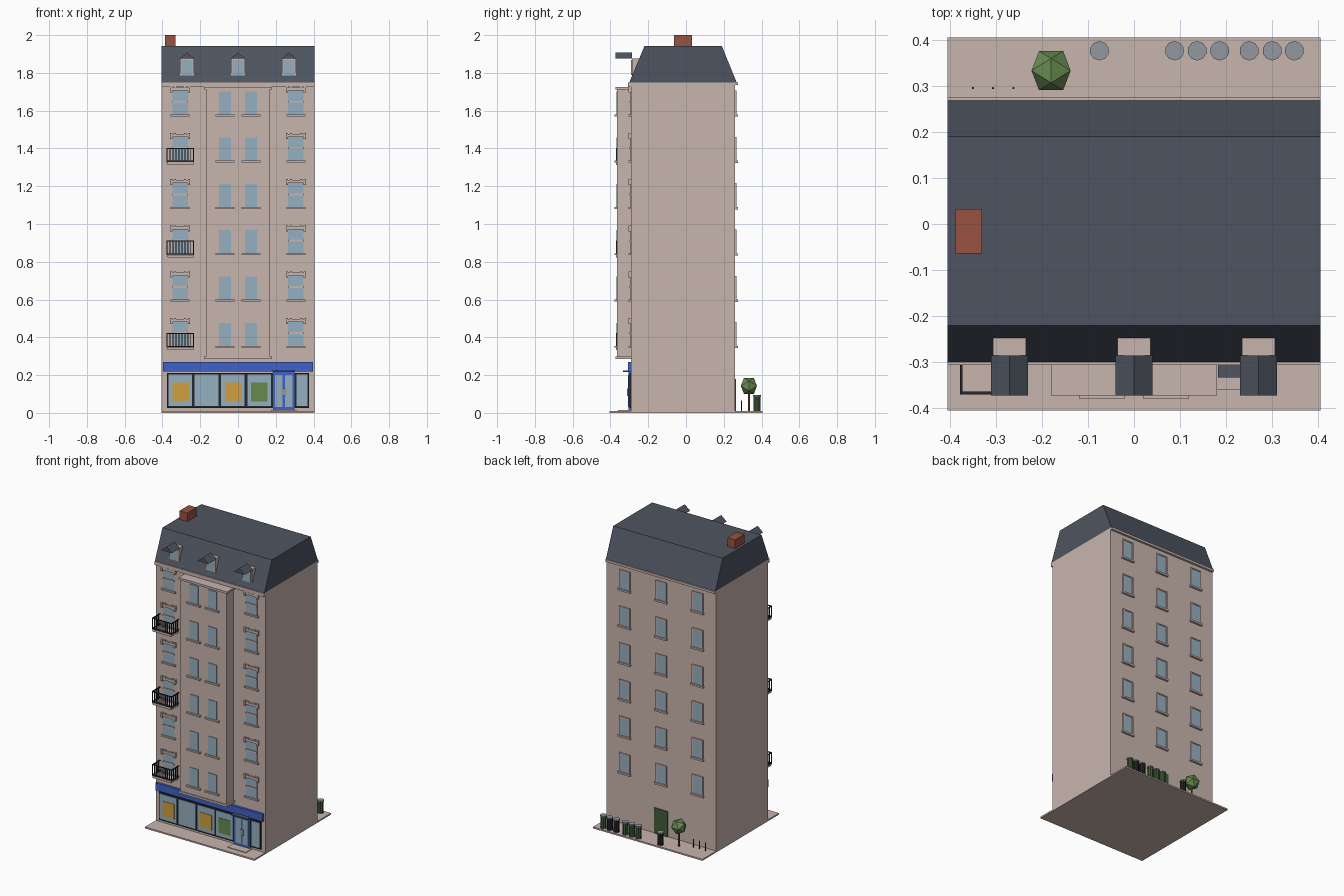
import bpy, bmesh, math
from mathutils import Vector, Matrix

if "Cube" in bpy.data.objects:
    bpy.data.objects.remove(bpy.data.objects["Cube"])


def material(name, r, g, b):
    m = bpy.data.materials.new(name)
    lin = [((c / 255 + 0.055) / 1.055) ** 2.4 for c in (r, g, b)]
    m.diffuse_color = (*lin, 1)
    m.use_nodes = True
    m.node_tree.nodes["Principled BSDF"].inputs["Base Color"].default_value = m.diffuse_color
    return m


WALL = material("pink stone", 201, 181, 174)
SLATE = material("slate", 78, 84, 96)
GLASS = material("glass", 150, 176, 194)
BLUE = material("shop blue", 62, 98, 200)
DARK = material("dark iron", 36, 39, 45)
YELLOW = material("poster yellow", 208, 160, 66)
LEAF = material("leaf green", 103, 138, 80)
BRICK = material("brick red", 152, 82, 64)
GREEN = material("dark green", 62, 92, 56)
GREY = material("lid grey", 145, 153, 160)


def finish(name, bm, mat):
    bmesh.ops.recalc_face_normals(bm, faces=bm.faces)
    me = bpy.data.meshes.new(name)
    bm.to_mesh(me)
    bm.free()
    me.materials.append(mat)
    ob = bpy.data.objects.new(name, me)
    bpy.context.collection.objects.link(ob)
    return ob


def boxes(name, mat, items):
    """One object from boxes given as (x0, x1, y0, y1, z0, z1)."""
    bm = bmesh.new()
    for x0, x1, y0, y1, z0, z1 in items:
        m = Matrix.Translation(((x0 + x1) / 2, (y0 + y1) / 2, (z0 + z1) / 2))
        m = m @ Matrix.Diagonal((x1 - x0, y1 - y0, z1 - z0, 1))
        bmesh.ops.create_cube(bm, size=1, matrix=m)
    return finish(name, bm, mat)


def prism(name, mat, profile, depth):
    """Extrude a flat profile of 3D points along the vector depth."""
    bm = bmesh.new()
    f = bm.faces.new([bm.verts.new(p) for p in profile])
    r = bmesh.ops.extrude_face_region(bm, geom=[f])
    bmesh.ops.translate(bm, vec=depth, verts=[v for v in r["geom"] if isinstance(v, bmesh.types.BMVert)])
    return finish(name, bm, mat)


def cylinders(name, mat, items, sides=10):
    """One object from cylinders given as (x, y, radius, z0, z1)."""
    bm = bmesh.new()
    for x, y, r, z0, z1 in items:
        bmesh.ops.create_cone(bm, cap_ends=True, segments=sides, radius1=r, radius2=r, depth=z1 - z0,
                              matrix=Matrix.Translation((x, y, (z0 + z1) / 2)))
    return finish(name, bm, mat)


W, FRONT, BACK, BAY = 0.405, -0.29, 0.26, -0.365
floors = [0.355 + 0.245 * i for i in range(6)]

# Main masses
boxes("pavement", WALL, [(-W, W, -0.405, 0.405, 0, 0.01)])
boxes("building_body", WALL, [(-W, W, FRONT, BACK, 0.01, 1.75)])
boxes("bay", WALL, [(-0.17, 0.17, BAY, FRONT, 0.295, 1.715)])
boxes("bay_caps", WALL, [(-0.18, 0.18, -0.372, FRONT, z, z + 0.014) for z in (0.285, 1.712)])
boxes("cornices", WALL, [(-W, W, -0.306, FRONT, 1.725, 1.75), (-W, W, BACK, 0.275, 1.735, 1.75)])
prism("mansard_roof", SLATE, [(-W, -0.30, 1.75), (-W, 0.268, 1.75), (-W, 0.19, 1.942), (-W, -0.22, 1.942)],
      (2 * W, 0, 0))
boxes("chimney", BRICK, [(-0.387, -0.33, -0.064, 0.033, 1.94, 2.0)])

# Upper windows: glass, sills, hoods and sash bars
glass, sills, hoods, bars = [], [], [], []
for z in floors:
    for s in (-1, 1):
        x = 0.069 * s
        glass.append((x - 0.032, x + 0.032, BAY - 0.004, BAY, z, z + 0.122))
        sills.append((x - 0.05, x + 0.05, BAY - 0.014, BAY, z - 0.01, z))
        x = 0.307 * s
        glass.append((x - 0.041, x + 0.041, FRONT - 0.004, FRONT, z, z + 0.128))
        sills.append((x - 0.051, x + 0.051, FRONT - 0.014, FRONT, z - 0.01, z))
        bars.append((x - 0.041, x + 0.041, FRONT - 0.009, FRONT, z + 0.062, z + 0.072))
        hoods.append((x - 0.05, x + 0.05, FRONT - 0.012, FRONT, z + 0.126, z + 0.142))
        for e in (-1, 1):
            for d, w, lo, hi in ((0.047, 0.006, 0.116, 0.148), (0.026, 0.005, 0.126, 0.148)):
                c = x + e * d
                hoods.append((c - w, c + w, FRONT - 0.015, FRONT, z + lo, z + hi))
    for x in (-0.27, 0, 0.27):
        glass.append((x - 0.033, x + 0.033, BACK, BACK + 0.005, z, z + 0.118))
        sills.append((x - 0.046, x + 0.046, BACK, BACK + 0.014, z - 0.012, z))
        for e in (-1, 1):
            c = x + e * 0.036
            bars.append((c - 0.004, c + 0.004, BACK, BACK + 0.008, z, z + 0.118))
        bars.append((x - 0.04, x + 0.04, BACK, BACK + 0.008, z + 0.118, z + 0.126))
boxes("window_glass", GLASS, glass)
boxes("window_sills", WALL, sills)
boxes("window_hoods", WALL, hoods)
boxes("window_bars", WALL, bars)

# Balconies on alternate floors at the left
slabs, rails = [], []
x0, x1, y0 = -0.378, -0.232, -0.37
for z in floors[::2]:
    slabs.append((x0 + 0.004, x1 - 0.004, y0, FRONT, z - 0.022, z - 0.008))
    for h in (-0.006, 0.062):
        rails.append((x0, x1, y0, y0 + 0.006, z + h, z + h + 0.006))
        for x in (x0, x1 - 0.006):
            rails.append((x, x + 0.006, y0, FRONT, z + h, z + h + 0.006))
    for i in range(10):
        x = x0 + i * (x1 - x0 - 0.005) / 9
        rails.append((x, x + 0.005, y0, y0 + 0.005, z - 0.01, z + 0.064))
    for i in range(1, 4):
        for x in (x0, x1 - 0.005):
            y = y0 + 0.02 * i
            rails.append((x, x + 0.005, y, y + 0.005, z - 0.01, z + 0.064))
boxes("balcony_slabs", WALL, slabs)
boxes("balcony_rails", DARK, rails)

# Dormers with gabled hoods projecting forward
for i, x in enumerate((-0.27, 0, 0.27)):
    boxes(f"dormer_body_{i}", WALL, [(x - 0.036, x + 0.036, -0.287, -0.235, 1.785, 1.876)])
    boxes(f"dormer_glass_{i}", GLASS, [(x - 0.028, x + 0.028, -0.291, -0.287, 1.79, 1.868)])
    prism(f"dormer_roof_{i}", SLATE, [(x - 0.04, -0.372, 1.875), (x + 0.04, -0.372, 1.875), (x, -0.372, 1.908)],
          (0, 0.087, 0))

# Shop front: dark frame, panes, posters and sign
boxes("shop_frame", DARK, [(-0.376, 0.376, -0.298, FRONT, 0.025, 0.212)])
edges = [-0.376, -0.236, -0.096, 0.042, 0.182, 0.302, 0.376]
boxes("shop_glass", GLASS, [(a + 0.007, b - 0.007, -0.301, -0.298, 0.036, 0.203)
                            for a, b in zip(edges, edges[1:]) if a != 0.182])
boxes("yellow_posters", YELLOW, [(x - 0.043, x + 0.043, -0.304, -0.301, 0.06, 0.16) for x in (-0.303, -0.025)])
boxes("green_poster", LEAF, [(0.069, 0.157, -0.304, -0.301, 0.06, 0.16)])
boxes("shop_sign", BLUE, [(-0.396, 0.396, -0.306, FRONT, 0.22, 0.27)])

# Shop double door with canopy and step
boxes("shop_door", BLUE, [(0.185, 0.3, -0.304, FRONT, 0.01, 0.218)])
boxes("shop_door_glass", GLASS, [(c - 0.02, c + 0.02, -0.307, -0.304, 0.03, 0.2) for c in (0.216, 0.269)])
boxes("door_handles", GREY, [(0.229, 0.256, -0.312, -0.304, 0.09, 0.13)])
boxes("door_canopy", SLATE, [(0.182, 0.303, -0.333, FRONT, 0.217, 0.225)])
boxes("door_step", WALL, [(0.175, 0.31, -0.36, FRONT, 0.01, 0.014)])

# Back yard: door, bins, bollards and tree
boxes("back_door", GREEN, [(-0.05, 0.05, BACK, BACK + 0.006, 0.01, 0.18)])
bin_y, r = 0.376, 0.021
green_x, dark_x = (0.088, 0.137, 0.186, 0.348), (-0.075, 0.25, 0.3)
cylinders("green_bins", GREEN, [(x, bin_y, r - 0.002, 0.01, 0.088) for x in green_x])
cylinders("dark_bins", DARK, [(x, bin_y, r - 0.002, 0.01, 0.088) for x in dark_x])
cylinders("bin_lids", GREY, [(x, bin_y, r, 0.088, 0.095) for x in green_x + dark_x])
cylinders("bollards", DARK, [(x, 0.295, 0.0025, 0.01, 0.065) for x in (-0.35, -0.306, -0.262)], 6)
cylinders("tree_trunk", BRICK, [(-0.18, 0.333, 0.006, 0.01, 0.12)], 6)

# Twenty-sided tree crown from the hull of three crossed rectangles
bm = bmesh.new()
s, g = 0.0263, 0.0425
for a in (-s, s):
    for b in (-g, g):
        for p in ((0, a, b), (a, b, 0), (b, 0, a)):
            bm.verts.new(Vector(p) + Vector((-0.18, 0.333, 0.143)))
bmesh.ops.convex_hull(bm, input=bm.verts)
finish("tree_crown", bm, LEAF)
